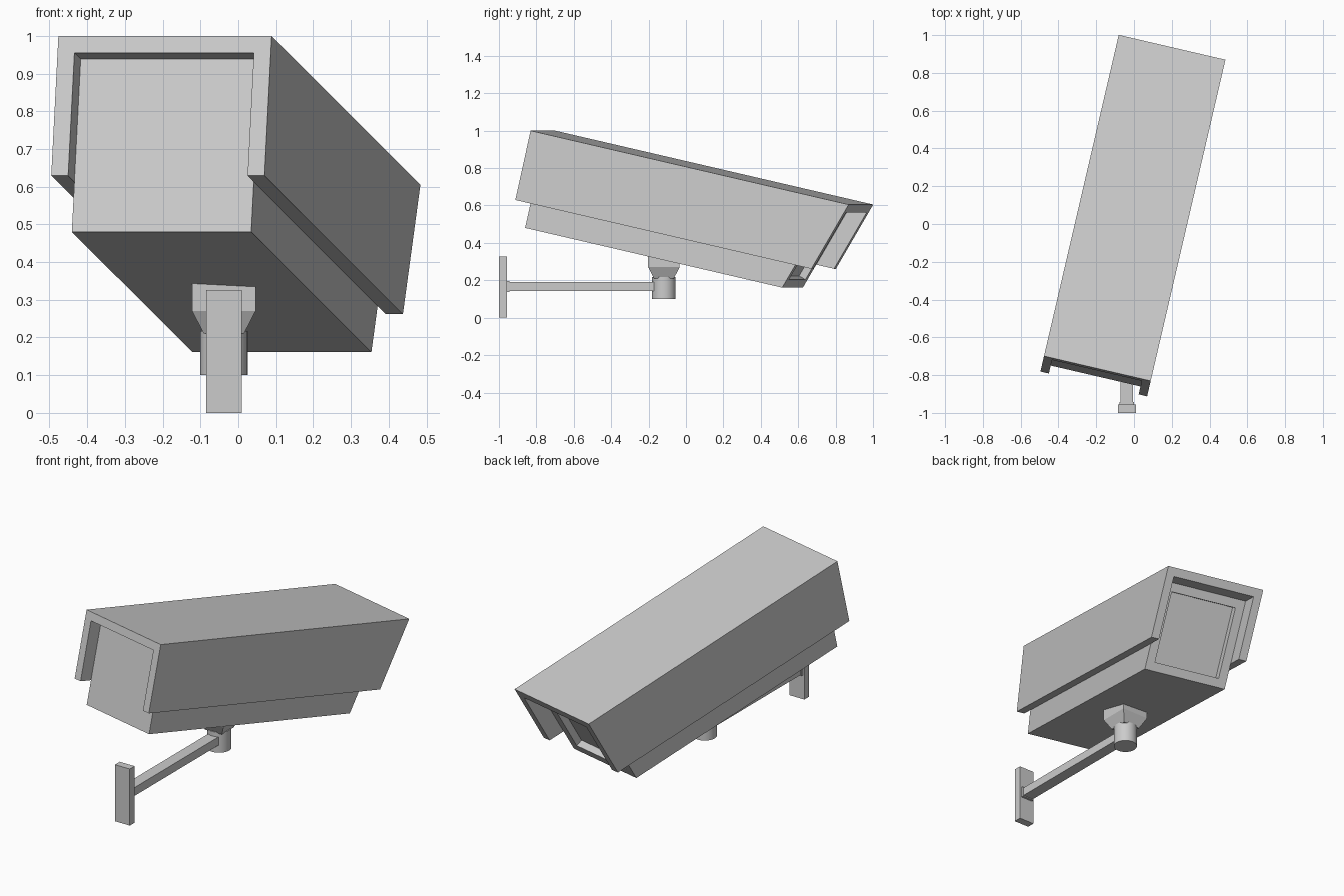
import bpy
import bmesh
from math import radians
from mathutils import Matrix

cube = bpy.data.objects.get("Cube")
if cube:
    bpy.data.objects.remove(cube, do_unlink=True)

# Single grey finish
grey = bpy.data.materials.new("light_grey")
grey.use_nodes = True
COLOUR = (0.6, 0.6, 0.6, 1)
grey.diffuse_color = COLOUR
grey.node_tree.nodes["Principled BSDF"].inputs["Base Color"].default_value = COLOUR


def finish(name, bm, matrix=None):
    bmesh.ops.recalc_face_normals(bm, faces=bm.faces)
    mesh = bpy.data.meshes.new(name)
    bm.to_mesh(mesh)
    bm.free()
    mesh.materials.append(grey)
    obj = bpy.data.objects.new(name, mesh)
    bpy.context.collection.objects.link(obj)
    if matrix:
        obj.matrix_world = matrix
    return obj


def prism(profile, front, back, slope):
    """Extrude an x/z profile along y, with a raked back end."""
    bm = bmesh.new()
    a = [bm.verts.new((x, front, z)) for x, z in profile]
    b = [bm.verts.new((x, back + slope * z, z)) for x, z in profile]
    bm.faces.new(a)
    end = bm.faces.new(b[::-1])
    for i in range(len(a)):
        j = (i + 1) % len(a)
        bm.faces.new((a[j], a[i], b[i], b[j]))
    bmesh.ops.recalc_face_normals(bm, faces=bm.faces)
    return bm, end


def box(name, centre, size):
    bm = bmesh.new()
    bmesh.ops.create_cube(bm, size=1)
    bmesh.ops.scale(bm, vec=size, verts=bm.verts)
    bmesh.ops.translate(bm, vec=centre, verts=bm.verts)
    return finish(name, bm)


# Camera head frame: origin at the top front edge, turned and tilted down
HEAD = (Matrix.Translation((-0.194, -0.765, 1.0))
        @ Matrix.Rotation(radians(-13.1), 4, 'Z')
        @ Matrix.Rotation(radians(-12.75), 4, 'X'))
RAKE = 0.326
W, T, DROP = 0.29, 0.046, 0.38
INNER = W - T

# Hood: open channel with a raked lens end
hood_profile = [(-W, 0), (W, 0), (W, -DROP), (INNER, -DROP),
                (INNER, -T), (-INNER, -T), (-INNER, -DROP), (-W, -DROP)]
bm, _ = prism(hood_profile, 0, 1.79, RAKE)
finish("hood", bm, HEAD)

# Body: box inside the hood with a recessed lens window
body_profile = [(-INNER, -T), (INNER, -T), (INNER, -0.516), (-INNER, -0.516)]
bm, end = prism(body_profile, 0.075, 1.69, RAKE)
bmesh.ops.inset_individual(bm, faces=[end], thickness=0.07)
inward = end.normal * -0.04
pane = bmesh.ops.extrude_discrete_faces(bm, faces=[end])["faces"][0]
bmesh.ops.translate(bm, vec=inward, verts=pane.verts)
finish("body", bm, HEAD)

# Square collar under the body, tapering down to the pivot
MX, MY = -0.038, -0.118
bm = bmesh.new()
rings = []
for half, z in ((0.053, 0.21), (0.084, 0.27), (0.084, 0.36)):
    rings.append([bm.verts.new((MX + sx * half, MY + sy * half, z))
                  for sx, sy in ((-1, -1), (1, -1), (1, 1), (-1, 1))])
for low, high in zip(rings, rings[1:]):
    for i in range(4):
        j = (i + 1) % 4
        bm.faces.new((low[i], low[j], high[j], high[i]))
bm.faces.new(rings[0][::-1])
bm.faces.new(rings[-1])
finish("collar", bm)

# Round pivot
bm = bmesh.new()
bmesh.ops.create_cone(bm, cap_ends=True, segments=32, radius1=0.063,
                      radius2=0.063, depth=0.117,
                      matrix=Matrix.Translation((MX, MY, 0.1585)))
pivot = finish("pivot", bm)
bpy.ops.object.select_all(action='DESELECT')
pivot.select_set(True)
bpy.context.view_layer.objects.active = pivot
bpy.ops.object.shade_smooth_by_angle(angle=radians(30))

# Arm, its flange and the wall plate
box("arm", (MX, -0.54, 0.167), (0.066, 0.83, 0.048))
box("arm_flange", (MX, -0.952, 0.167), (0.076, 0.018, 0.06))
box("wall_plate", (MX, -0.978, 0.163), (0.095, 0.044, 0.326))
